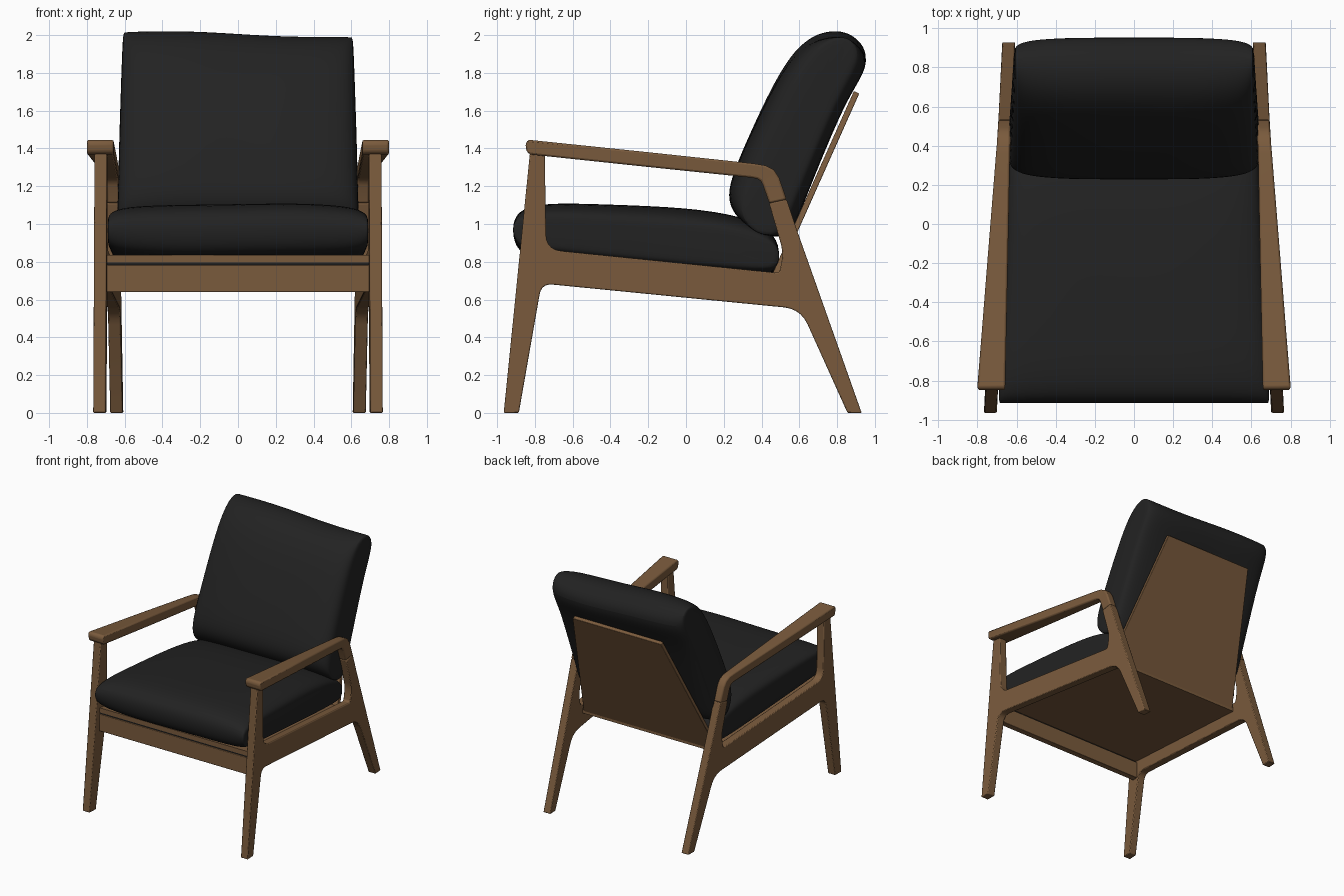
import bpy, bmesh, math
from mathutils import Vector

if "Cube" in bpy.data.objects:
    bpy.data.objects.remove(bpy.data.objects["Cube"])


def material(name, rgb):
    m = bpy.data.materials.new(name)
    m.use_nodes = True
    m.diffuse_color = (*rgb, 1)
    bsdf = m.node_tree.nodes["Principled BSDF"]
    bsdf.inputs["Base Color"].default_value = (*rgb, 1)
    bsdf.inputs["Roughness"].default_value = 0.7
    return m


WOOD = material("brown wood", (0.195, 0.104, 0.046))
CLOTH = material("black fabric", (0.016, 0.016, 0.016))


def loft(name, rings, mat, bevel=0.0, subdiv=0):
    """Skin equal-length rings of points, cap both ends."""
    bm = bmesh.new()
    rows = [[bm.verts.new(p) for p in ring] for ring in rings]
    n = len(rows[0])
    for a, b in zip(rows, rows[1:]):
        for i in range(n):
            j = (i + 1) % n
            bm.faces.new((a[i], a[j], b[j], b[i]))
    bm.faces.new(rows[0])
    bm.faces.new(rows[-1])
    bmesh.ops.recalc_face_normals(bm, faces=bm.faces)
    mesh = bpy.data.meshes.new(name)
    bm.to_mesh(mesh)
    bm.free()
    mesh.materials.append(mat)
    obj = bpy.data.objects.new(name, mesh)
    bpy.context.collection.objects.link(obj)
    if bevel:
        mod = obj.modifiers.new("soft_edges", 'BEVEL')
        mod.width, mod.segments, mod.limit_method = bevel, 2, 'ANGLE'
        mod.angle_limit = math.radians(40)
    if subdiv:
        mod = obj.modifiers.new("soft_form", 'SUBSURF')
        mod.levels = mod.render_levels = subdiv
    bpy.ops.object.select_all(action='DESELECT')
    obj.select_set(True)
    bpy.context.view_layer.objects.active = obj
    bpy.ops.object.shade_smooth_by_angle(angle=math.radians(40))
    return obj


def prism(name, profile, low, high, mat, bevel=0.0):
    """Side profile (y, z) spanned between two x limits."""
    rings = [[(f(y, z), y, z) for y, z in profile] for f in (low, high)]
    return loft(name, rings, mat, bevel)


def fillet(corners, steps=5):
    """Round each (y, z, radius) corner of a profile."""
    out = []
    for i, (y, z, r) in enumerate(corners):
        p = Vector((y, z))
        if not r:
            out.append(p)
            continue
        before = Vector(corners[i - 1][:2])
        after = Vector(corners[(i + 1) % len(corners)][:2])
        a = p + (before - p).normalized() * r
        b = p + (after - p).normalized() * r
        for k in range(steps + 1):
            t = k / steps
            out.append(a * (1 - t) ** 2 + p * 2 * t * (1 - t) + b * t * t)
    return out


def frame_x(y):
    """Side frames converge towards the back."""
    return 0.686 - 0.0495 * y


HALF = 0.033

# Side frames: front leg, rail and rear leg as one piece
frame = fillet([
    (-0.965, 0, 0), (-0.885, 0, 0), (-0.765, 0.685, 0.06),
    (0.607, 0.55, 0.09), (0.855, 0, 0), (0.93, 0, 0),
    (0.59, 0.96, 0.05), (0.533, 1.13, 0), (0.44, 1.11, 0),
    (0.515, 0.85, 0.05), (0.495, 0.74, 0.02), (-0.74, 0.865, 0.08),
    (-0.748, 1.39, 0), (-0.825, 1.39, 0)])

# Armrest stations: top y, z, bottom y, z, inner x, outer x
arm = [
    (-0.85, 1.425, -0.845, 1.385, 0.66, 0.795),
    (-0.835, 1.446, -0.825, 1.368, 0.658, 0.80),
    (-0.2, 1.38, -0.22, 1.304, 0.645, 0.75),
    (0.36, 1.32, 0.34, 1.246, 0.634, 0.705),
    (0.42, 1.31, 0.375, 1.24, 0.632, 0.70),
    (0.465, 1.287, 0.395, 1.229, 0.631, 0.698),
    (0.493, 1.245, 0.408, 1.205, 0.63, 0.696),
    (0.533, 1.13, 0.44, 1.11, 0.627, 0.695)]

for word, s in (("left", 1), ("right", -1)):
    prism(word + "_side_frame", frame,
          lambda y, z: s * (frame_x(y) - HALF),
          lambda y, z: s * (frame_x(y) + HALF), WOOD, 0.006)
    loft(word + "_armrest",
         [[(s * xi, ty, tz), (s * xo, ty, tz), (s * xo, by, bz), (s * xi, by, bz)]
          for ty, tz, by, bz, xi, xo in arm], WOOD, 0.01)


# Panels between the frames
def spanning(name, profile, width, mat, bevel=0.0):
    prism(name, profile, lambda y, z: -width(y, z), lambda y, z: width(y, z), mat, bevel)


def inside(y, z):
    return frame_x(y) - HALF + 0.003


spanning("seat_board", [(-0.84, 0.797), (-0.84, 0.835), (0.47, 0.705), (0.47, 0.667)],
         inside, WOOD)
spanning("front_apron", [(-0.84, 0.64), (-0.84, 0.783), (-0.79, 0.783), (-0.79, 0.64)],
         inside, WOOD, 0.004)
spanning("apron_groove", [(-0.833, 0.78), (-0.833, 0.80), (-0.80, 0.80), (-0.80, 0.78)],
         inside, CLOTH)
spanning("back_panel", [(0.917, 1.69), (0.889, 1.704), (0.433, 0.682), (0.462, 0.67)],
         lambda y, z: 0.41 + 0.21 * (1.69 - z), WOOD, 0.004)

# Cushions: side profile flattened towards the left and right seams
STATIONS = [(1, 0.5), (0.985, 0.68), (0.93, 0.83), (0.8, 0.94), (0.5, 1), (0.2, 1)]


def cushion(name, profile, centre, normal, width, warp):
    c, n = Vector(centre), Vector(normal).normalized()
    rings = []
    mirrored = [(-t, q) for t, q in STATIONS] + STATIONS[::-1]
    for t, squash in mirrored:
        ring = []
        for p in map(Vector, profile):
            q = p - n * (p - c).dot(n) * (1 - squash)
            x = t * width(*q)
            ring.append((x, q.x, q.y + warp(x, q.y)))
        rings.append(ring)
    loft(name, rings, CLOTH, subdiv=2)


cushion("seat_cushion",
        [(-0.86, 0.84), (-0.905, 0.89), (-0.92, 0.97), (-0.905, 1.04), (-0.85, 1.085),
         (-0.72, 1.11), (-0.4, 1.10), (0, 1.085), (0.3, 1.04), (0.46, 0.96),
         (0.50, 0.86), (0.485, 0.75), (0.42, 0.715), (0, 0.75), (-0.5, 0.80), (-0.78, 0.83)],
        (-0.2, 0.9), (0.1, 1), lambda y, z: 0.655 - 0.045 * y,
        lambda x, z: 0.004 * math.sin(5 * x))

cushion("back_cushion",
        [(0.27, 1.03), (0.22, 1.12), (0.235, 1.24), (0.35, 1.5), (0.45, 1.71),
         (0.55, 1.88), (0.65, 1.975), (0.75, 2.01), (0.85, 2.005), (0.93, 1.95),
         (0.965, 1.87), (0.92, 1.77), (0.84, 1.64), (0.71, 1.33), (0.60, 1.05),
         (0.56, 0.95), (0.48, 0.925), (0.37, 0.95)],
        (0.6, 1.45), (0.92, -0.4), lambda y, z: 0.672 - 0.03 * z,
        lambda x, z: (-0.03 * x - 0.008 * math.sin(6 * x)) * max(0, z - 1.1))
